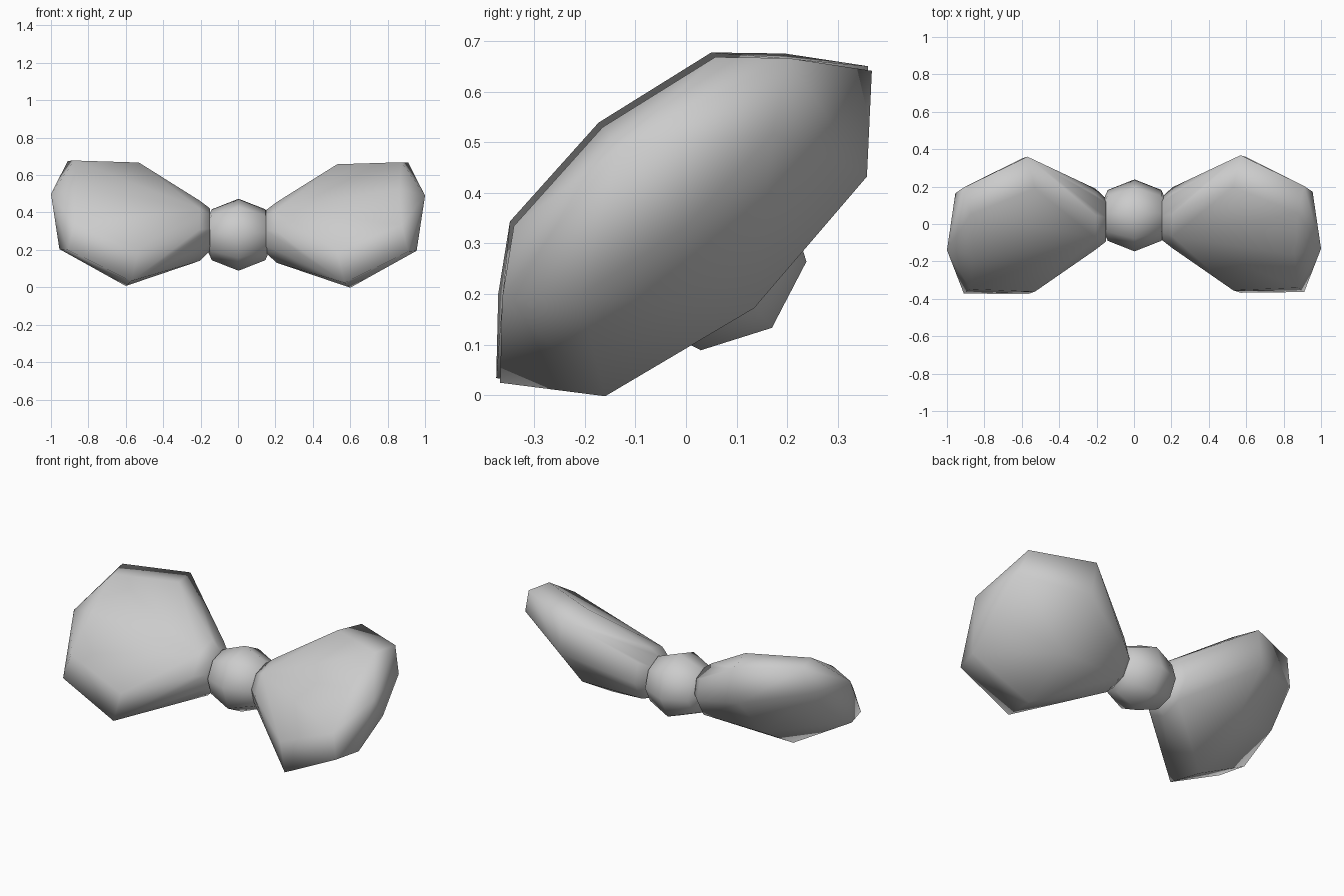
import bpy, bmesh, math
from mathutils import Vector, Matrix

if "Cube" in bpy.data.objects:
    bpy.data.objects.remove(bpy.data.objects["Cube"])

TILT = math.radians(40)                      # whole bow leans back about x
FRAME = Matrix.Translation((0, 0, 0.333)) @ Matrix.Rotation(TILT, 4, 'X')


def finish(bm, name, angle):
    bmesh.ops.recalc_face_normals(bm, faces=bm.faces)
    mesh = bpy.data.meshes.new(name)
    bm.to_mesh(mesh)
    bm.free()
    ob = bpy.data.objects.new(name, mesh)
    bpy.context.collection.objects.link(ob)
    bpy.ops.object.select_all(action='DESELECT')
    ob.select_set(True)
    bpy.context.view_layer.objects.active = ob
    bpy.ops.object.shade_smooth_by_angle(angle=math.radians(angle))
    return ob


def ring(x, ru, rv, v0):
    return [(x, ru * math.cos(k * math.pi / 4), v0 + rv * math.sin(k * math.pi / 4))
            for k in range(8)]


# Bow loop: chunky faceted hull, points are (outward, along width, forward)
def wing(name, side, shift):
    pts = ring(0.15, 0.12, 0.11, -0.045) + ring(0.205, 0.17, 0.155, -0.052)
    pts += [(0.86, 0, 0.257), (1.0, 0, 0.205), (0.6, 0, -0.21), (0.97, 0, 0.0)]
    for s in (1, -1):
        pts += [(0.57, s * 0.48, 0.0), (0.53, s * 0.36, 0.122),
                (0.875, s * 0.26, 0.22), (0.91, s * 0.37, 0.125),
                (0.6, s * 0.338, -0.154), (0.955, s * 0.25, 0.03)]
    bm = bmesh.new()
    for x, u, v in pts:
        bm.verts.new(FRAME @ Vector((side * x, u, v + shift)))
    out = bmesh.ops.convex_hull(bm, input=bm.verts)
    inner = [g for g in out["geom_interior"] if isinstance(g, bmesh.types.BMVert)]
    bmesh.ops.delete(bm, geom=inner, context='VERTS')
    return finish(bm, name, 60)


wing("right_bow_loop", 1, 0.0)
wing("left_bow_loop", -1, 0.012)

# Centre knot: eight-sided ball with its poles along x
bm = bmesh.new()
bmesh.ops.create_uvsphere(bm, u_segments=8, v_segments=4, radius=0.193)
for v in bm.verts:
    v.co.z *= 1.05
bmesh.ops.transform(bm, verts=bm.verts, matrix=Matrix.Translation((0.003, 0.046, 0.281))
                    @ Matrix.Rotation(TILT, 4, 'X') @ Matrix.Rotation(math.pi / 2, 4, 'Y'))
finish(bm, "centre_knot", 60)
